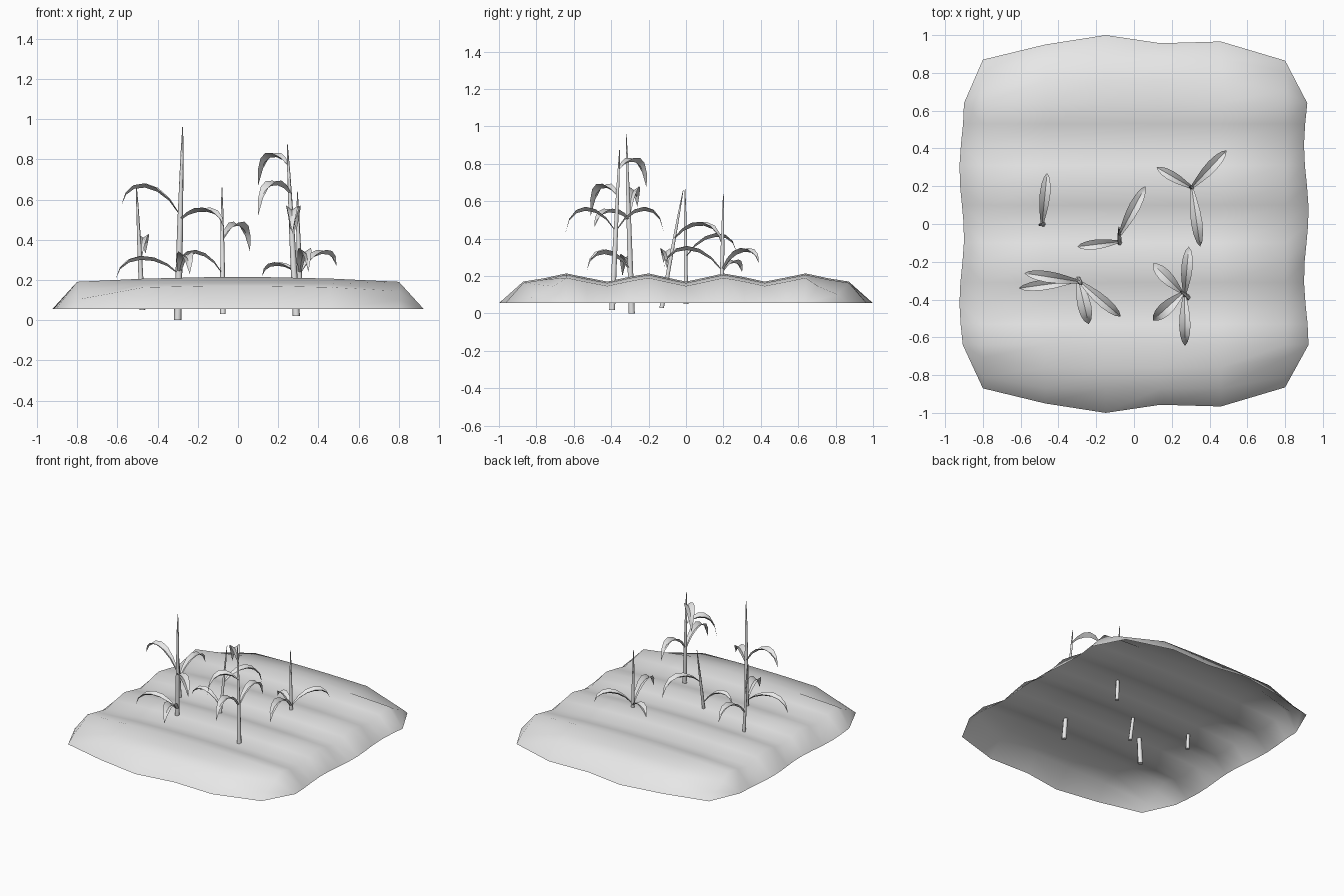
import bpy, bmesh, math
from mathutils import Vector

cube = bpy.data.objects.get("Cube")
if cube:
    bpy.data.objects.remove(cube, do_unlink=True)

grey = bpy.data.materials.new("plain_grey")
grey.use_nodes = True
grey.diffuse_color = (0.8, 0.8, 0.8, 1)
grey.node_tree.nodes["Principled BSDF"].inputs["Base Color"].default_value = (0.8, 0.8, 0.8, 1)


def finish(name, bm, angle=180):
    """Turn a bmesh into a smooth-shaded object."""
    mesh = bpy.data.meshes.new(name)
    bm.to_mesh(mesh)
    bm.free()
    mesh.materials.append(grey)
    mesh.shade_smooth()
    if angle < 180:
        mesh.set_sharp_from_angle(angle=math.radians(angle))
    obj = bpy.data.objects.new(name, mesh)
    bpy.context.collection.objects.link(obj)
    return obj


# Soil: open shell with four furrow ridges and a skirt around the rim
RIM = 0.055
columns = [-0.8, -0.47, -0.15, 0.14, 0.46, 0.8]
rim_y = [0.87, 0.95, 1.0, 0.957, 0.966, 0.865]
half_rows = [0.1, 0.2, 0.31, 0.42, 0.53, 0.64, 0.76, 0.87]
rows = [-y for y in reversed(half_rows)] + [0] + half_rows


def soil_height(x, y):
    ridge = 0.022 * math.cos(math.tau * (abs(y) - 0.21) / 0.43)
    return 0.193 + ridge - 0.024 * (x / 0.8) ** 2


def build_soil():
    bm = bmesh.new()
    grid = []
    for x, edge in zip(columns, rim_y):
        end = abs(x) > 0.7
        line = [bm.verts.new((x, -edge, RIM))]
        for y in rows:
            z = soil_height(x, y)
            if end and abs(y) > 0.7:      # pull the corners in and down
                y *= 0.93
                z -= 0.02 if abs(y) < 0.75 else 0.045
            line.append(bm.verts.new((x, y, z)))
        line.append(bm.verts.new((x, edge, RIM)))
        grid.append(line)
    for a, b in zip(grid, grid[1:]):
        for j in range(len(a) - 1):
            bm.faces.new((a[j], b[j], b[j + 1], a[j + 1]))
    # Side skirts with fanned corners
    for sign, line in ((-1, grid[0]), (1, grid[-1])):
        inner = line[3:-3]
        outer = [bm.verts.new((sign * (0.912 + 0.012 * math.sin(9 * v.co.y + sign)), v.co.y, RIM))
                 for v in inner]
        for j in range(len(inner) - 1):
            bm.faces.new((inner[j], outer[j], outer[j + 1], inner[j + 1]))
        for j in range(3):
            bm.faces.new((line[j], outer[0], line[j + 1]))
            bm.faces.new((line[-1 - j], outer[-1], line[-2 - j]))
    bmesh.ops.recalc_face_normals(bm, faces=bm.faces)
    if sum(f.normal.z for f in bm.faces) < 0:
        bmesh.ops.reverse_faces(bm, faces=bm.faces)
    finish("soil_bed", bm)


# Stem: tapered six-sided spike
def build_stem(name, base, top, radius):
    bm = bmesh.new()
    rings = []
    for t, r in ((0, 1), (0.5, 0.75), (0.85, 0.4), (1, 0.12)):
        c = base.lerp(top, t)
        rings.append([bm.verts.new(c + Vector((math.cos(a), math.sin(a), 0)) * radius * r)
                      for a in (math.tau * k / 6 for k in range(6))])
    for a, b in zip(rings, rings[1:]):
        for k in range(6):
            n = (k + 1) % 6
            bm.faces.new((a[k], a[n], b[n], b[k]))
    bm.faces.new(rings[0][::-1])
    bm.faces.new(rings[-1])
    finish(name, bm, 65)


# Leaf: arched, folded blade with a pointed tip
WIDTHS = [0.25, 0.6, 0.9, 1, 0.85, 0.5]


def build_leaf(name, start, tip, apex, half_width):
    bm = bmesh.new()
    control = (apex - (start.z + tip.z) / 8) / 0.75
    p1, p2 = start.lerp(tip, 0.35), start.lerp(tip, 0.92)
    p1.z = p2.z = control
    side = (tip - start).cross(Vector((0, 0, 1))).normalized()
    ribs = []
    for i, w in enumerate(WIDTHS):
        t = i / len(WIDTHS)
        s = 1 - t
        c = s**3 * start + 3 * s * s * t * p1 + 3 * s * t * t * p2 + t**3 * tip
        edge = side * half_width * w
        lift = Vector((0, 0, 0.35 * half_width * w))
        ribs.append([bm.verts.new(p) for p in (c - edge + lift, c - lift, c + edge + lift)])
    for a, b in zip(ribs, ribs[1:]):
        for k in (0, 1):
            bm.faces.new((a[k], b[k], b[k + 1], a[k + 1]))
    end = bm.verts.new(tip)
    for k in (0, 1):
        bm.faces.new((ribs[-1][k], end, ribs[-1][k + 1]))
    bmesh.ops.recalc_face_normals(bm, faces=bm.faces)
    finish(name, bm, 30)


# Plants: stem base, stem top, radius, then leaves as
# (start height, tip x, tip y, tip z, arch height, half width)
plants = {
    "left_tall": ((-0.3, -0.29, 0), (-0.275, -0.32, 0.96), 0.019, [
        (0.23, -0.61, -0.34, 0.2, 0.31, 0.028),
        (0.52, -0.58, -0.26, 0.57, 0.67, 0.03),
        (0.5, -0.07, -0.49, 0.46, 0.55, 0.03),
        (0.23, -0.24, -0.53, 0.23, 0.33, 0.036)]),
    "right_tall": ((0.29, -0.395, 0.02), (0.245, -0.355, 0.875), 0.018, [
        (0.77, 0.1, -0.21, 0.67, 0.82, 0.034),
        (0.63, 0.1, -0.51, 0.52, 0.68, 0.036),
        (0.44, 0.27, -0.645, 0.43, 0.56, 0.03),
        (0.44, 0.29, -0.12, 0.44, 0.56, 0.03)]),
    "middle": ((-0.075, -0.13, 0.03), (-0.08, -0.015, 0.66), 0.014, [
        (0.4, 0.06, 0.2, 0.34, 0.48, 0.03),
        (0.23, -0.3, -0.12, 0.27, 0.34, 0.026)]),
    "left_short": ((-0.475, 0, 0.05), (-0.505, -0.005, 0.665), 0.014, [
        (0.3, -0.46, 0.27, 0.33, 0.42, 0.028)]),
    "back_short": ((0.31, 0.19, 0.06), (0.295, 0.2, 0.64), 0.015, [
        (0.22, 0.12, 0.3, 0.22, 0.28, 0.026),
        (0.23, 0.49, 0.39, 0.27, 0.34, 0.03),
        (0.23, 0.35, -0.12, 0.24, 0.35, 0.03)]),
}

build_soil()
for name, (base, top, radius, leaves) in plants.items():
    base, top = Vector(base), Vector(top)
    build_stem(name + "_stem", base, top, radius)
    for n, (z, x, y, tip_z, apex, width) in enumerate(leaves, 1):
        start = base.lerp(top, (z - base.z) / (top.z - base.z))
        build_leaf(f"{name}_leaf_{n}", start, Vector((x, y, tip_z)), apex, width)
